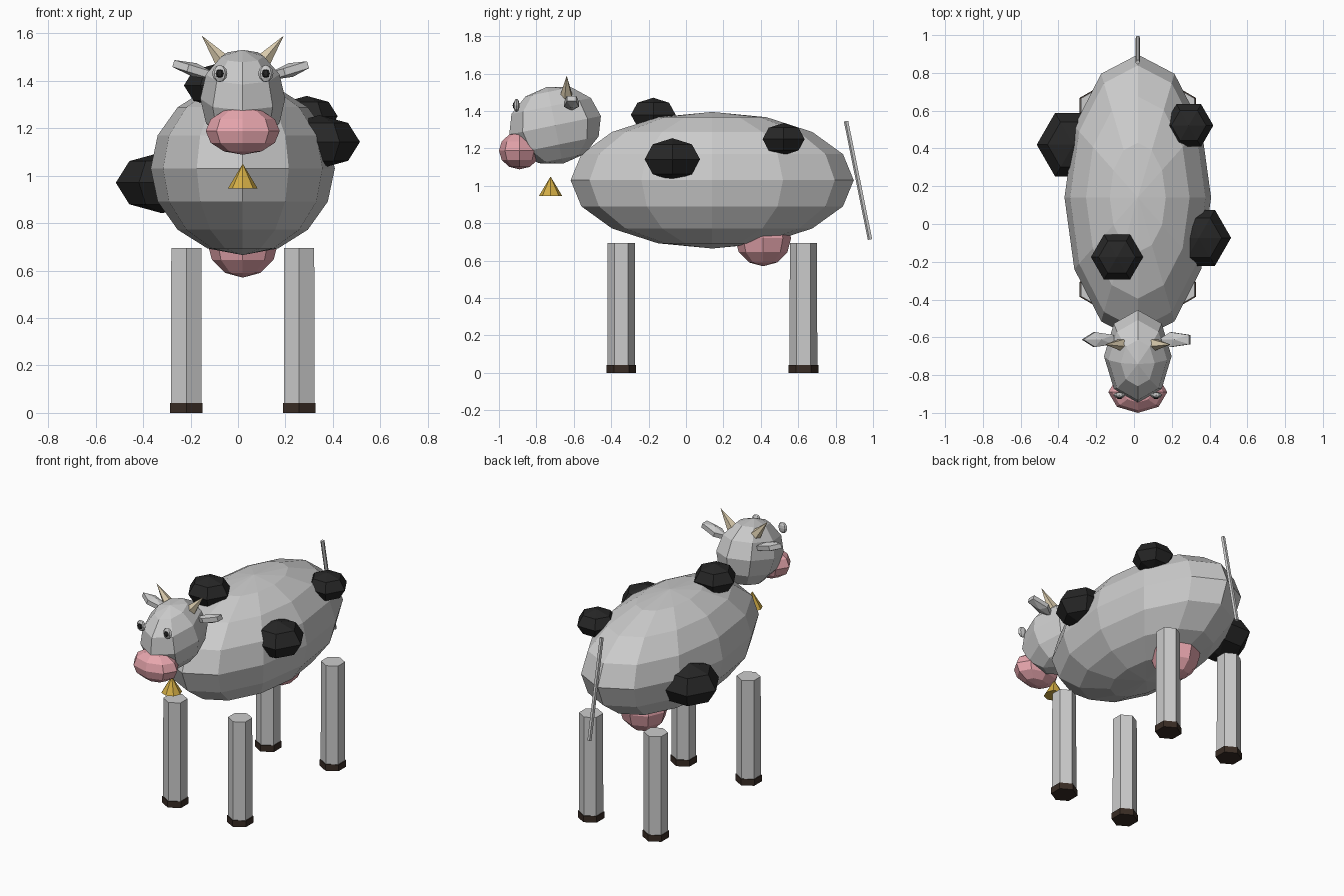
import bpy, bmesh
from math import sin, cos, pi
from mathutils import Vector, Matrix, Euler

if "Cube" in bpy.data.objects:
    bpy.data.objects.remove(bpy.data.objects["Cube"])

CX = 0.02  # the symmetric parts sit slightly off x = 0


def mat(name, r, g, b):
    m = bpy.data.materials.new(name)
    m.diffuse_color = (r, g, b, 1)
    m.use_nodes = True
    m.node_tree.nodes["Principled BSDF"].inputs["Base Color"].default_value = m.diffuse_color
    return m


PINK = mat("pink", 0.80, 0.38, 0.42)
BLACK = mat("black", 0.02, 0.02, 0.02)
BROWN = mat("brown", 0.04, 0.025, 0.018)
GOLD = mat("gold", 0.65, 0.42, 0.06)
CREAM = mat("cream", 0.70, 0.60, 0.42)


def finish(name, bm, material):
    bmesh.ops.recalc_face_normals(bm, faces=bm.faces)
    me = bpy.data.meshes.new(name)
    bm.to_mesh(me)
    bm.free()
    ob = bpy.data.objects.new(name, me)
    bpy.context.collection.objects.link(ob)
    if material:
        me.materials.append(material)
    return ob


def ball(name, loc, size, segs, rings, material=None, rot=(0, 0, 0)):
    """Flat-faced sphere, poles on z, first column of points on -x."""
    bm = bmesh.new()
    M = Matrix.Translation(loc) @ Euler(rot).to_matrix().to_4x4() @ Matrix.Diagonal((*size, 1))
    put = lambda x, y, z: bm.verts.new(M @ Vector((x, y, z)))
    rows = []
    for j in range(1, rings):
        t = pi * j / rings
        rows.append([put(-cos(2 * pi * i / segs) * sin(t), sin(2 * pi * i / segs) * sin(t), cos(t))
                     for i in range(segs)])
    top, bottom = put(0, 0, 1), put(0, 0, -1)
    for i in range(segs):
        k = (i + 1) % segs
        bm.faces.new((top, rows[0][i], rows[0][k]))
        bm.faces.new((bottom, rows[-1][k], rows[-1][i]))
        for a, b in zip(rows, rows[1:]):
            bm.faces.new((a[i], b[i], b[k], a[k]))
    return finish(name, bm, material)


def rod(name, start, end, r1, r2, segs, material=None):
    """Cylinder or cone between two points, first side edge on the y axis."""
    start, end = Vector(start), Vector(end)
    d = end - start
    bm = bmesh.new()
    turn = Vector((0, 0, 1)).rotation_difference(d).to_matrix().to_4x4()
    ring = lambda r, z: [bm.verts.new(start + turn.to_3x3() @ Vector(
        (r * sin(2 * pi * i / segs), -r * cos(2 * pi * i / segs), z))) for i in range(segs)]
    low = ring(r1, 0)
    bm.faces.new(low)
    if r2 > 0:
        high = ring(r2, d.length)
        bm.faces.new(high)
    else:
        high = [bm.verts.new(end)]
    for i in range(segs):
        k = (i + 1) % segs
        if r2 > 0:
            bm.faces.new((low[i], low[k], high[k], high[i]))
        else:
            bm.faces.new((low[i], low[k], high[0]))
    return finish(name, bm, material)


# Body and udder
ball("body", (CX, 0.14, 1.03), (0.388, 0.757, 0.365), 12, 8)
ball("udder", (CX, 0.412, 0.72), (0.15, 0.15, 0.15), 8, 6, PINK)

# Coat patches, all flattened by the same amount
for i, (x, y, z, r) in enumerate([(-0.32, 0.42, 0.97, 0.195), (0.343, -0.073, 1.142, 0.171),
                                  (-0.09, -0.175, 1.38, 0.138), (0.29, 0.522, 1.25, 0.13)]):
    ball(f"coat_patch_{i + 1}", (x, y, z), (r, r, r * 0.66), 6, 4, BLACK)

# Head and muzzle
ball("head", (CX, -0.70, 1.324), (0.179, 0.25, 0.21), 8, 6, rot=(0.2, 0, 0))
ball("muzzle", (CX, -0.89, 1.188), (0.156, 0.11, 0.1), 8, 6, PINK)

# Paired parts
for side, s in (("left", -1), ("right", 1)):
    ball(f"{side}_eye", (CX + s * 0.097, -0.906, 1.43), (0.032, 0.016, 0.036), 8, 6)
    ball(f"{side}_pupil", (CX + s * 0.097, -0.918, 1.43), (0.018, 0.01, 0.019), 6, 4, BLACK)
    ball(f"{side}_ear", (CX + s * 0.203, -0.612, 1.445), (0.108, 0.048, 0.03), 5, 3,
         rot=(0, -s * 0.3, 0))
    rod(f"{side}_horn", (CX + s * 0.088, -0.638, 1.485), (CX + s * 0.173, -0.638, 1.59),
        0.034, 0, 5, CREAM)
    for end, y in (("front", -0.346), ("back", 0.628)):
        x = CX + s * 0.238
        rod(f"{end}_{side}_leg", (x, y, 0.04), (x, y, 0.695), 0.074, 0.073, 6)
        rod(f"{end}_{side}_hoof", (x, y, 0), (x, y, 0.042), 0.08, 0.08, 6, BROWN)

# Bell and tail
rod("bell", (CX, -0.724, 0.945), (CX, -0.724, 1.05), 0.063, 0, 8, GOLD)
rod("tail", (CX, 0.985, 0.713), (CX, 0.857, 1.346), 0.013, 0.013, 5)
